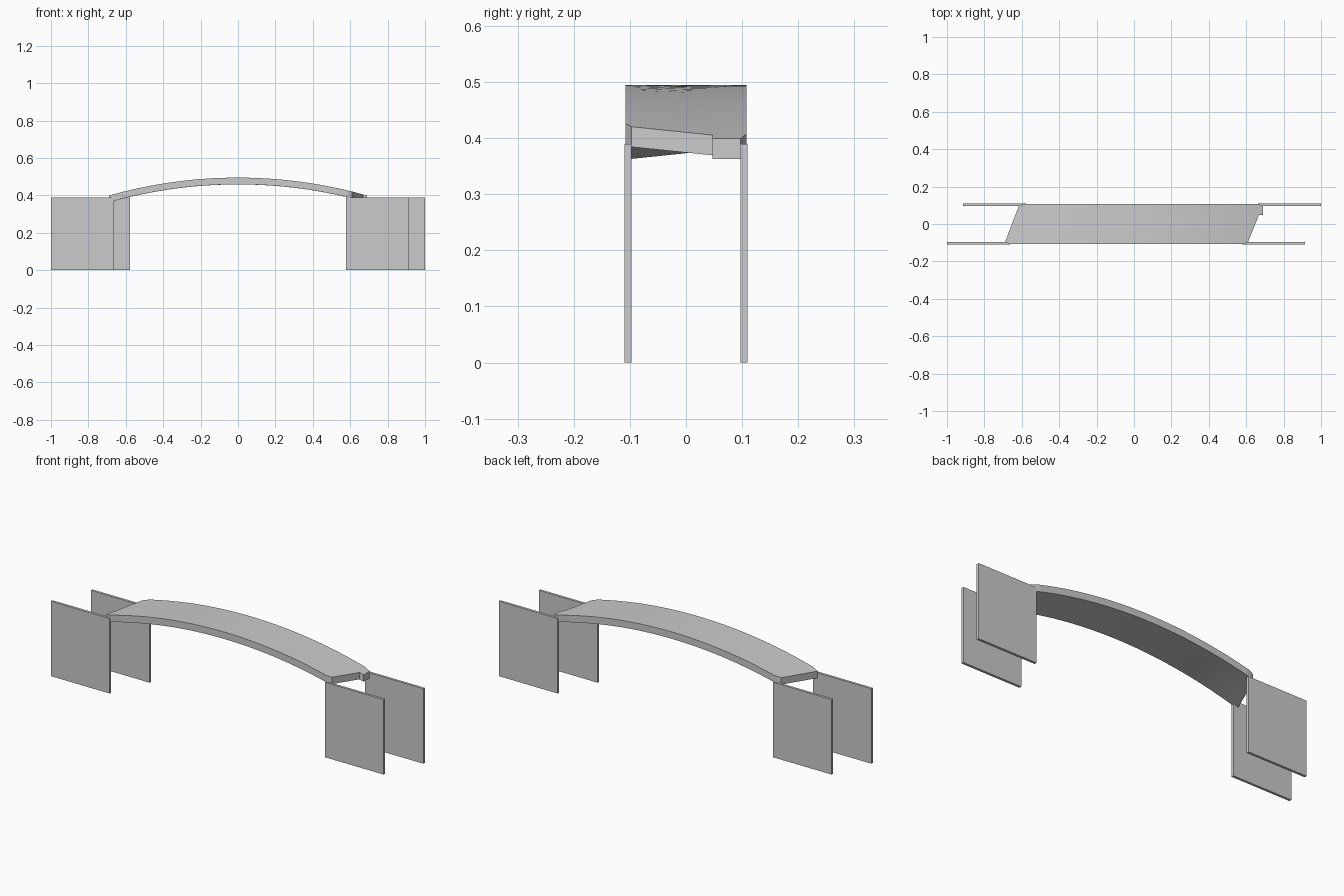
import bpy, bmesh, math

if "Cube" in bpy.data.objects:
    bpy.data.objects.remove(bpy.data.objects["Cube"])

PANEL_LEN, PANEL_T, PANEL_H = 0.338, 0.013, 0.39
RADIUS, TOP, THICK, SEGS = 2.53, 0.495, 0.036, 40


def arc_z(x):
    return TOP - RADIUS + math.sqrt(RADIUS ** 2 - x ** 2)


def make_panel(name, x0, y):
    bpy.ops.mesh.primitive_cube_add(size=1, location=(x0 + PANEL_LEN / 2, y, PANEL_H / 2))
    ob = bpy.context.object
    ob.name = name
    ob.scale = (PANEL_LEN, PANEL_T, PANEL_H)
    bpy.ops.object.transform_apply(location=False, rotation=False, scale=True)


# Four upright side panels, staggered front to back
yc = 0.11 - PANEL_T / 2
make_panel("front_left_panel", -1.0, -yc)
make_panel("front_right_panel", 0.915 - PANEL_LEN, -yc)
make_panel("back_left_panel", -0.915, yc)
make_panel("back_right_panel", 1.0 - PANEL_LEN, yc)

# Arched deck with skewed ends: rows of (y, left x, right x)
rows = [(-0.1075, -0.66, 0.586), (-0.097, -0.69, 0.61),
        (0.047, -0.635, 0.667), (0.0475, -0.635, 0.69),
        (0.097, -0.615, 0.69), (0.1075, -0.585, 0.66)]
bm = bmesh.new()
top, bottom = [], []
for y, xl, xr in rows:
    xs = [xl + (xr - xl) * i / SEGS for i in range(SEGS + 1)]
    top.append([bm.verts.new((x, y, arc_z(x))) for x in xs])
    bottom.append([bm.verts.new((x, y, arc_z(x) - THICK)) for x in xs])
last = len(rows) - 1
for i in range(SEGS):
    for r in range(last):
        for g in (top, bottom):
            bm.faces.new((g[r][i], g[r][i + 1], g[r + 1][i + 1], g[r + 1][i]))
    for r in (0, last):
        bm.faces.new((top[r][i], top[r][i + 1], bottom[r][i + 1], bottom[r][i]))
for r in range(last):
    for i in (0, SEGS):
        bm.faces.new((top[r][i], top[r + 1][i], bottom[r + 1][i], bottom[r][i]))
bmesh.ops.recalc_face_normals(bm, faces=bm.faces)
mesh = bpy.data.meshes.new("arched_deck")
bm.to_mesh(mesh)
bm.free()
deck = bpy.data.objects.new("arched_deck", mesh)
bpy.context.collection.objects.link(deck)
bpy.ops.object.select_all(action='DESELECT')
deck.select_set(True)
bpy.context.view_layer.objects.active = deck
bpy.ops.object.shade_smooth_by_angle(angle=math.radians(20))
